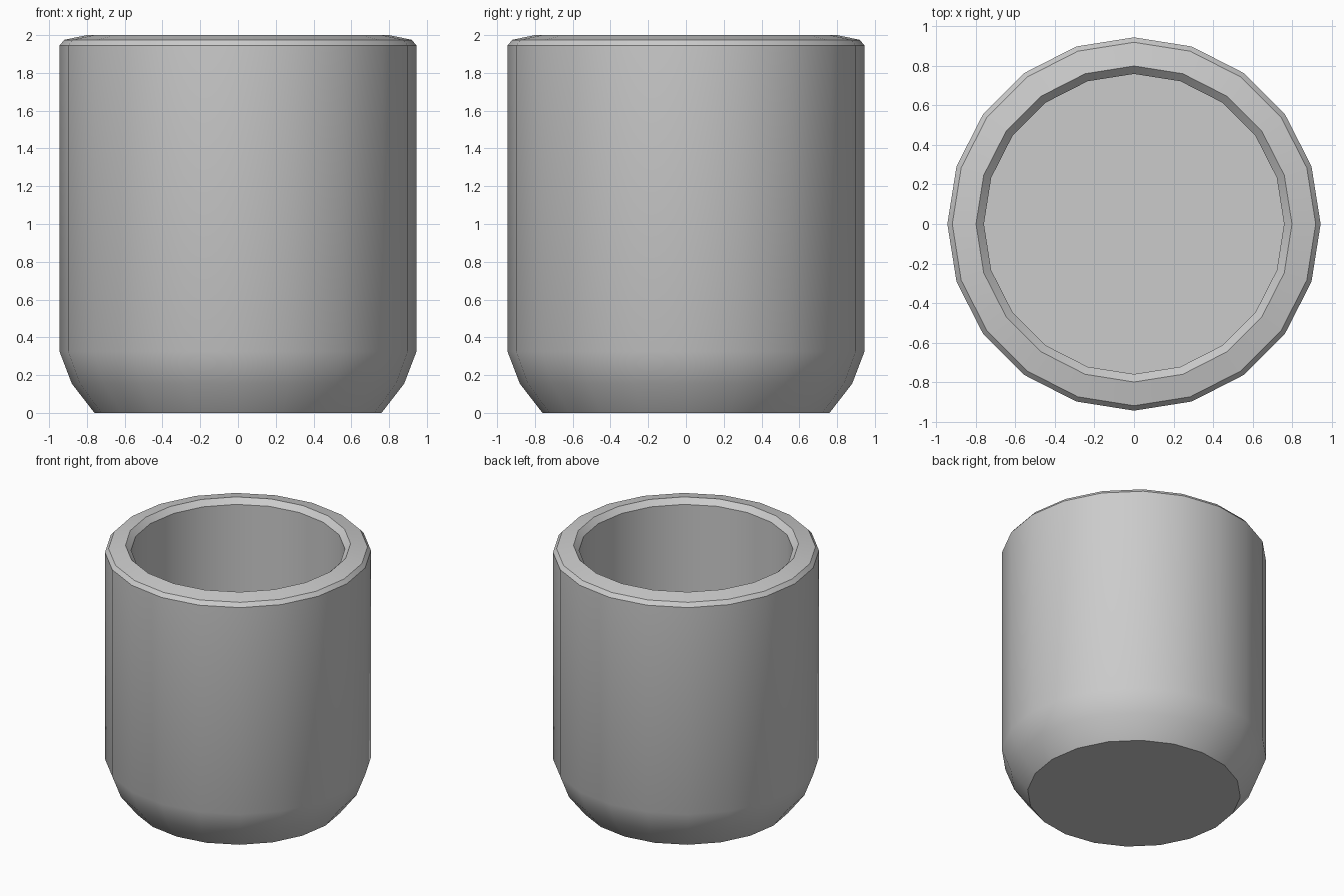
import bpy, bmesh, math

if "Cube" in bpy.data.objects:
    bpy.data.objects.remove(bpy.data.objects["Cube"])

SIDES = 20

# Cup cross-section (radius, height): rounded base, outer wall, lip, inner wall, floor
profile = [(0.76, 0.0), (0.88, 0.155), (0.945, 0.325), (0.945, 1.945),
           (0.92, 1.975), (0.80, 2.0), (0.76, 1.96), (0.76, 0.185)]

bm = bmesh.new()
rings = []
for r, z in profile:
    rings.append([bm.verts.new((r * math.cos(2 * math.pi * i / SIDES),
                                r * math.sin(2 * math.pi * i / SIDES), z))
                  for i in range(SIDES)])

# Walls between rings
for a, b in zip(rings, rings[1:]):
    for i in range(SIDES):
        j = (i + 1) % SIDES
        bm.faces.new((a[i], a[j], b[j], b[i]))

# Underside and inner floor
bm.faces.new(rings[0][::-1])
bm.faces.new(rings[-1])
bmesh.ops.recalc_face_normals(bm, faces=bm.faces[:])

mesh = bpy.data.meshes.new("cup")
bm.to_mesh(mesh)
bm.free()
cup = bpy.data.objects.new("cup", mesh)
bpy.context.collection.objects.link(cup)

# Smooth walls, crisp rim and base
bpy.context.view_layer.objects.active = cup
cup.select_set(True)
bpy.ops.object.shade_smooth_by_angle(angle=math.radians(30))
